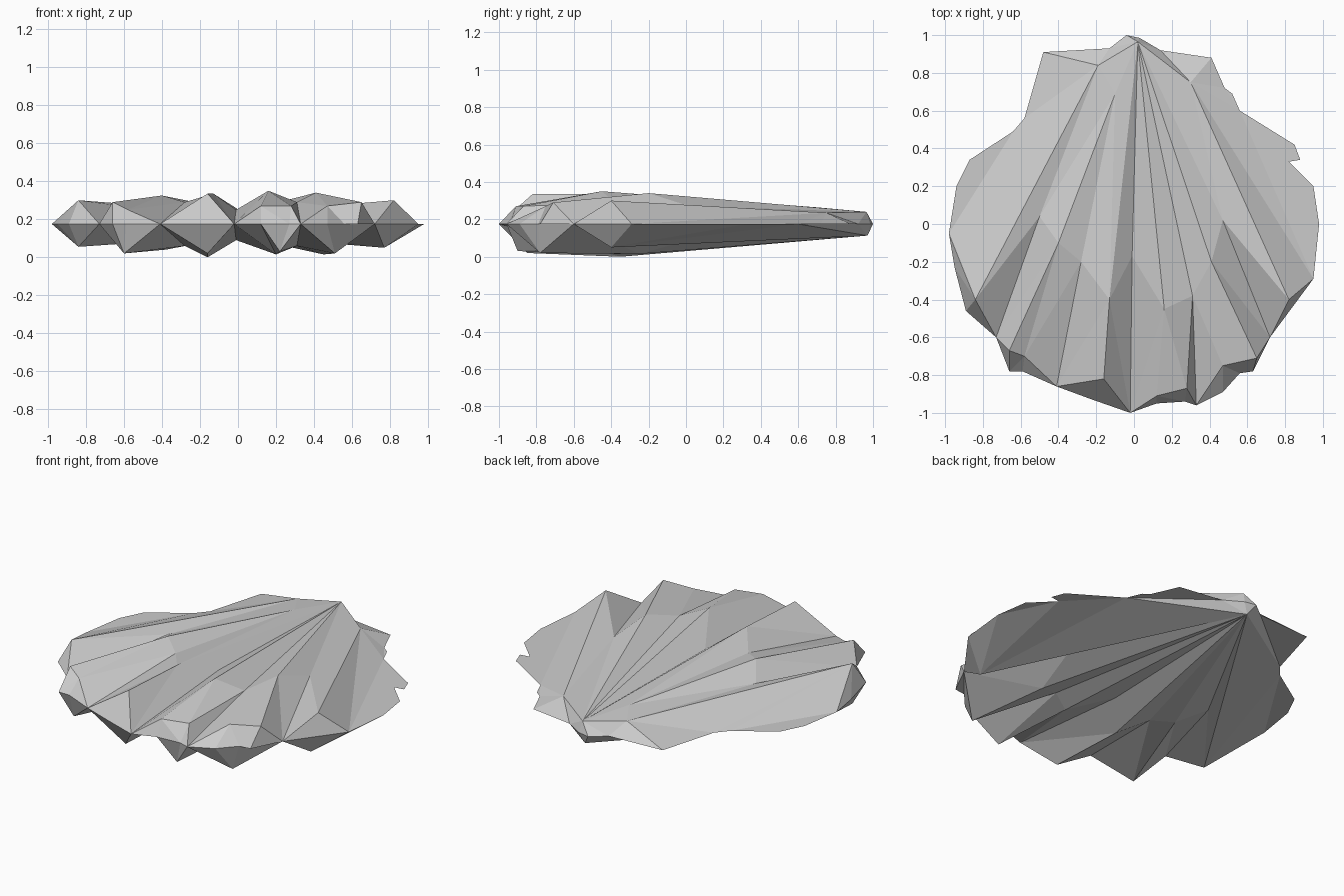
import bpy
from mathutils import Vector
from mathutils.geometry import delaunay_2d_cdt

RIM_Z = 0.175

# Shared outline of both valves: ears at the back, scalloped edge at the front
RIM = [(-.04, 1.0), (-.13, .93), (-.48, .91), (-.54, .70), (-.58, .56), (-.64, .49),
       (-.87, .34), (-.94, .20), (-.98, -.05), (-.95, -.23), (-.89, -.46), (-.73, -.60),
       (-.66, -.78), (-.59, -.78), (-.41, -.86), (-.22, -.93), (-.02, -1.0), (.12, -.95),
       (.27, -.94), (.33, -.96), (.47, -.89), (.56, -.79), (.63, -.78), (.72, -.60),
       (.95, -.29), (.98, 0), (.95, .20), (.82, .33), (.88, .34), (.85, .42),
       (.56, .60), (.52, .69), (.48, .72), (.41, .88), (.14, .92), (.03, .985)]


def rim(x, y):
    return (x, y, RIM_Z)


def valve(name, chains, flip):
    """Triangulate the outline with ridge and valley creases as fixed edges."""
    pts = [rim(x, y) for x, y in RIM]
    n = len(pts)
    edges = [(i, (i + 1) % n) for i in range(n)]
    for chain in chains:
        ids = []
        for p in chain:
            if p not in pts:
                pts.append(p)
            ids.append(pts.index(p))
        edges += list(zip(ids, ids[1:]))
    v2, _, faces, orig, _, _ = delaunay_2d_cdt(
        [Vector(p[:2]) for p in pts], edges, [], 1, 1e-5)
    verts = [(v.x, v.y, pts[o[0]][2] if o else RIM_Z) for v, o in zip(v2, orig)]
    if flip:
        faces = [tuple(reversed(f)) for f in faces]
    mesh = bpy.data.meshes.new(name)
    mesh.from_pydata(verts, [], [tuple(f) for f in faces])
    mesh.update()
    obj = bpy.data.objects.new(name, mesh)
    bpy.context.collection.objects.link(obj)
    return obj


# Upper valve: ridges and valleys fanning out from the hinge
A = (.02, .965, .24)
A2 = (-.19, .84, .25)
A3 = (-.10, .69, .265)
E = (.30, .75, .235)
P = (.16, -.45, .35)
Q = (.41, -.20, .34)
upper = [
    [A, A2, (-.84, -.40, .30)],
    [A2, (-.50, .04, .255), rim(-.73, -.60)],
    [A, A3, (-.40, -.10, .325), (-.66, -.67, .29)],
    [(-.40, -.10, .325), (-.58, -.70, .25)],
    [A3, (-.28, -.20, .29), rim(-.41, -.86)],
    [A, (-.13, -.40, .335), (-.16, -.82, .335)],
    [A, (-.01, -.17, .25), rim(-.02, -1.0)],
    [A, P, (.12, -.91, .27)],
    [P, (.28, -.87, .27)],
    [A, (.31, -.38, .29), rim(.33, -.96)],
    [A, Q, (.65, -.71, .29)],
    [Q, (.47, -.75, .27)],
    [A, (.47, .02, .27), rim(.72, -.60)],
    [A, E, (.82, -.40, .30)],
    [E, rim(.95, -.29)],
]
valve("upper_valve", upper, False)

# Lower valve: the same fan, bulging downward
B = (0, .97, .113)
lower = [
    [B, (-.84, -.40, .055)],
    [B, (-.50, .04, .10), rim(-.73, -.60)],
    [B, (-.38, -.10, .04), (-.60, -.72, .02)],
    [B, (-.28, -.20, .06), rim(-.41, -.86)],
    [B, (-.16, -.35, 0), (-.16, -.85, .02)],
    [B, (-.01, -.17, .09), rim(-.02, -1.0)],
    [B, (.20, -.35, .015), (.22, -.90, .03)],
    [B, (.31, -.30, .06), rim(.33, -.96)],
    [B, (.45, -.25, .015), (.51, -.78, .02)],
    [B, (.50, .02, .09), rim(.72, -.60)],
    [B, (.77, -.40, .05)],
]
valve("lower_valve", lower, True)
